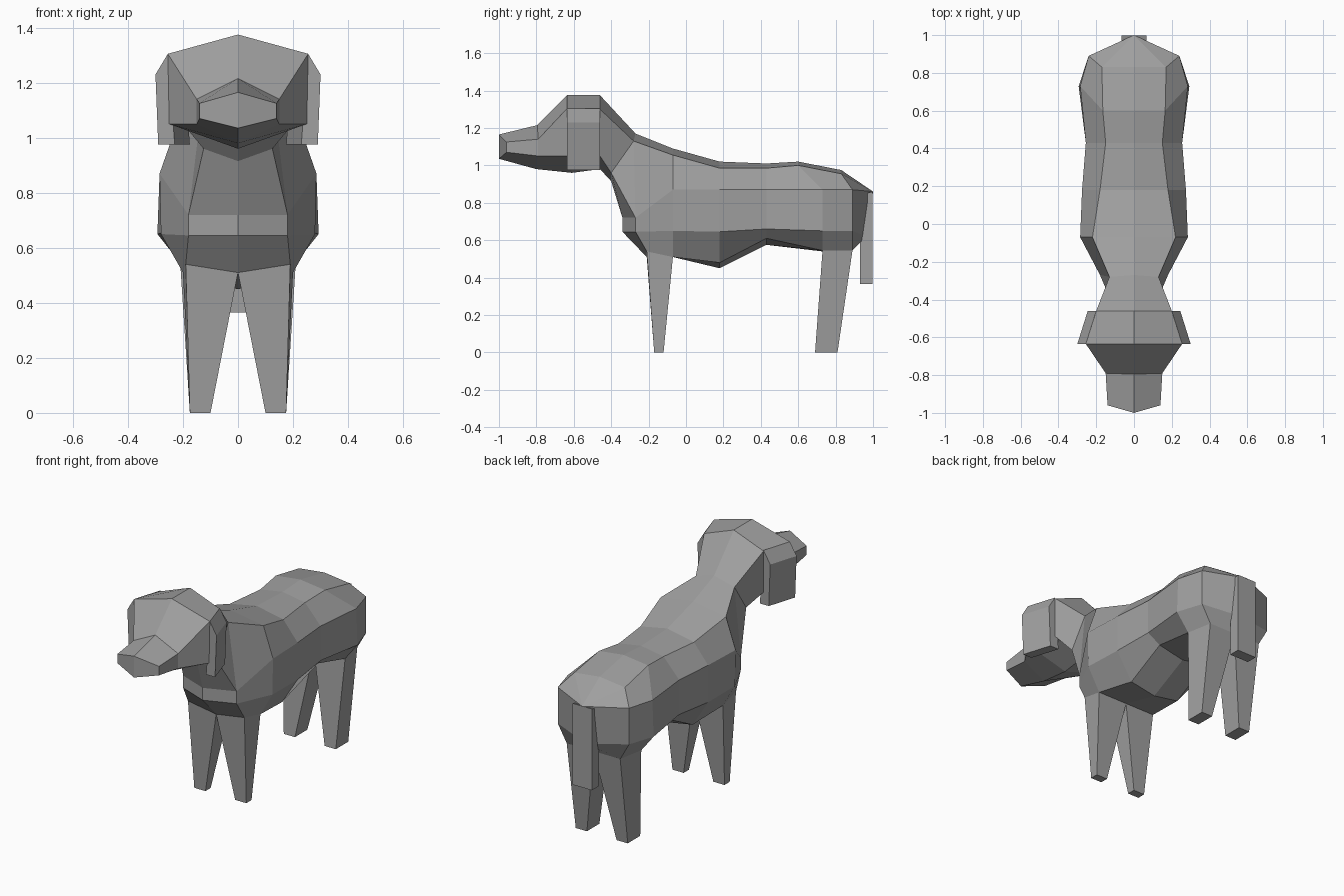
import bpy
import bmesh

cube = bpy.data.objects.get("Cube")
if cube:
    bpy.data.objects.remove(cube, do_unlink=True)

COAT = (0.35, 0.35, 0.35, 1)
coat = bpy.data.materials.new("grey coat")
coat.use_nodes = True
coat.diffuse_color = COAT
coat.node_tree.nodes["Principled BSDF"].inputs["Base Color"].default_value = COAT


def build(name, strips, sides=(1, -1)):
    """Bridge pairs of point rows with flat faces, on each mirrored side."""
    bm = bmesh.new()
    for side in sides:
        for a, b in strips:
            for i in range(len(a) - 1):
                quad = (a[i], a[i + 1], b[i + 1], b[i])
                bm.faces.new([bm.verts.new((side * x, y, z)) for x, y, z in quad])
    bmesh.ops.remove_doubles(bm, verts=bm.verts[:], dist=0.0005)
    bmesh.ops.recalc_face_normals(bm, faces=bm.faces[:])
    mesh = bpy.data.meshes.new(name)
    bm.to_mesh(mesh)
    bm.free()
    mesh.materials.append(coat)
    obj = bpy.data.objects.new(name, mesh)
    bpy.context.collection.objects.link(obj)
    return obj


def loft(rows):
    return list(zip(rows, rows[1:]))


def solid(a, b):
    """Strips of a closed block between two four-point sections."""
    return [(a + a[:1], b + b[:1]), ([a[0], a[1]], [a[3], a[2]]),
            ([b[0], b[1]], [b[3], b[2]])]


def section(y, top, upper, mid, low, under, belly):
    """Half section in one plane, given spine and belly heights and (x, z) pairs."""
    return [(0, y, top)] + [(x, y, z) for x, z in (upper, mid, low, under)] + [(0, y, belly)]


# Torso sections from the rump to the base of the neck
rump = [(0, 1, .86)] * 3 + [(0, .965, .62)] + [(0, .89, .545)] * 2
hip = [(0, .83, .975), (.17, .83, .955), (.24, .89, .87),
       (.24, .89, .65), (.18, .89, .545), (0, .89, .545)]
thigh = [(0, .6, 1.02), (.165, .6, 1), (.285, .73, .87),
         (.293, .73, .65), (.21, .73, .545), (0, .73, .54)]
loin = section(.43, 1.01, (.15, .985), (.255, .87), (.255, .66), (.17, .61), .575)
ribs = section(.18, 1.02, (.18, .985), (.275, .87), (.275, .645), (.17, .48), .45)
shoulder = section(-.07, 1.09, (.22, 1.055), (.285, .87), (.28, .65), (.2, .51), .51)
breast = [(0, -.27, 1.17), (.13, -.28, 1.13), (.18, -.27, .72),
          (.18, -.27, .645), (.19, -.21, .54), (0, -.21, .51)]

# Chest front and neck
throat_side, throat = (.125, -.4, .96), (0, -.4, .915)
chest_mid = [throat, (0, -.34, .72), (0, -.34, .645), (0, -.21, .51)]
chest_edge = [throat_side] + breast[2:5]
nape = [breast[0], breast[1], throat_side, throat]
skull = [(0, -.46, 1.375), (.2, -.46, 1.3), (.2, -.46, 1.05), (0, -.46, .98)]
skull_cap = (skull[:2], [skull[3], skull[2]])
build("body", loft([rump, hip, thigh, loin, ribs, shoulder, breast]) + [
    ([breast[1], breast[2]], [throat_side, throat_side]),
    (chest_edge, chest_mid), (nape, skull), skull_cap])

# Head tapering to the nose
brow = [(0, -.635, 1.375), (.255, -.635, 1.305), (.25, -.635, 1.05), (0, -.61, .96)]
muzzle = [(0, -.795, 1.215), (.15, -.79, 1.14), (.15, -.79, 1.05), (0, -.8, .98)]
nose = [(0, -1, 1.165), (.14, -.96, 1.125), (.14, -.96, 1.07), (0, -1, 1.035)]
build("head", loft([skull, brow, muzzle, nose]) + [
    skull_cap, (nose[:2], [nose[3], nose[2]])])

# Hanging ears, closer together at the back
ear_front = [(x, -.635, z) for x, z in ((.255, 1.305), (.3, 1.23), (.29, .975), (.23, .975))]
ear_back = [(x - .055, -.46, z) for x, y, z in ear_front]

# Legs tapering from the belly to small square feet
front_top = [breast[5], breast[4], shoulder[4], shoulder[5]]
rear_top = [thigh[5], thigh[4], hip[4], hip[5]]


def foot(y0, y1):
    return [(.1, y0, 0), (.175, y0, 0), (.175, y1, 0), (.1, y1, 0)]


for label, side in (("left", 1), ("right", -1)):
    build(label + "_ear", solid(ear_front, ear_back), (side,))
    build(label + "_front_leg", solid(front_top, foot(-.17, -.12)), (side,))
    build(label + "_rear_leg", solid(rear_top, foot(.69, .81)), (side,))

# Straight hanging tail
tail_top = [(-.065, .93, .84), (.065, .93, .84), (.065, .998, .86), (-.065, .998, .86)]
tail_tip = [(x, y, .365) for x, y, z in tail_top]
build("tail", solid(tail_top, tail_tip), (1,))
